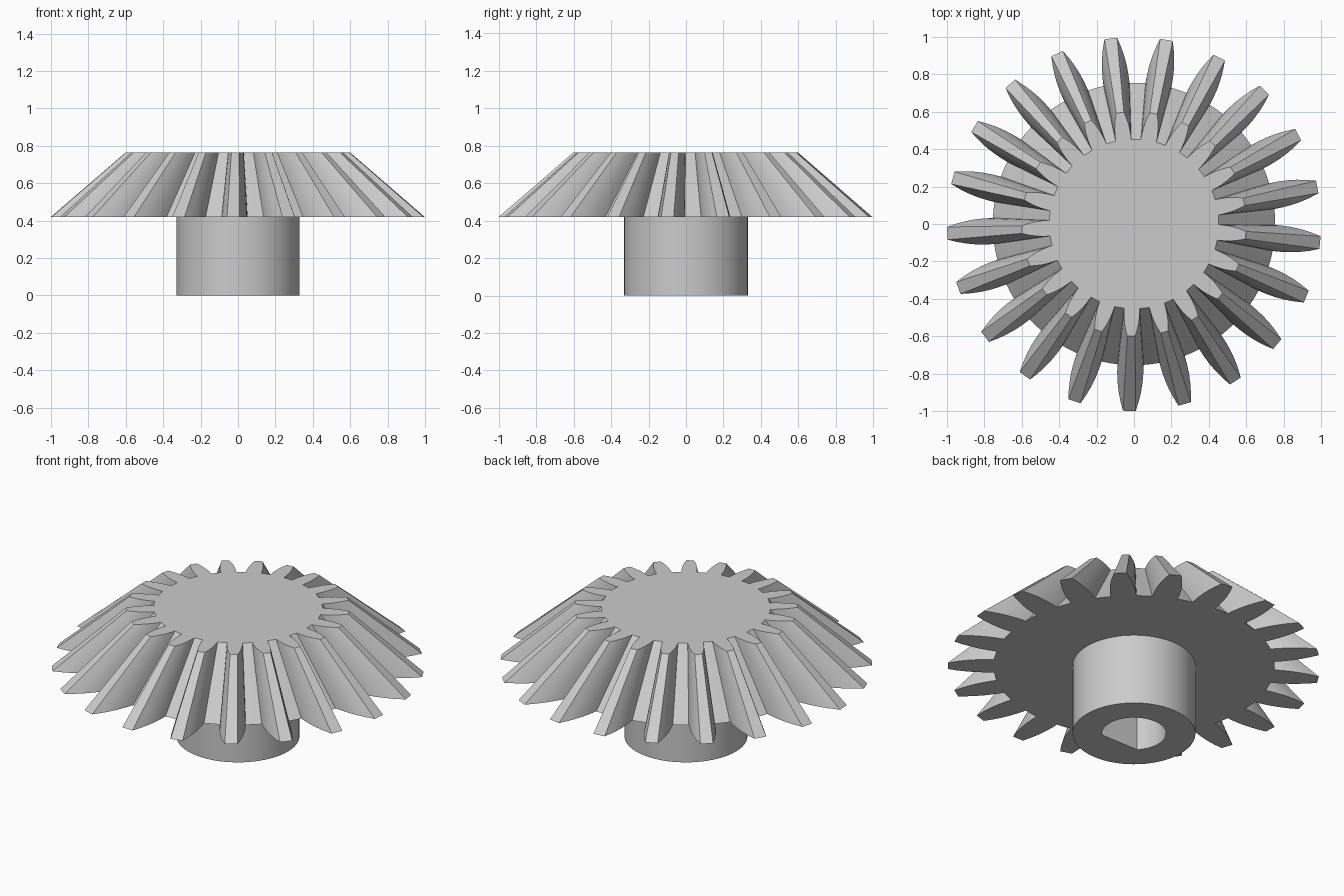
import bpy, bmesh, math

if "Cube" in bpy.data.objects:
    bpy.data.objects.remove(bpy.data.objects["Cube"])

TEETH = 21
PITCH = 2 * math.pi / TEETH
PHASE = PITCH * 2 / 3
HUB_TOP, GEAR_TOP, TAPER = 0.42, 0.765, 0.6

steel = bpy.data.materials.new("plain_grey")
steel.use_nodes = True
GREY = (0.6, 0.6, 0.6, 1)
steel.diffuse_color = GREY
steel.node_tree.nodes["Principled BSDF"].inputs["Base Color"].default_value = GREY


def loft(name, rings, cap_ends):
    """Join equal-length rings of points with quads, optionally capping both ends."""
    bm = bmesh.new()
    loops = [[bm.verts.new(p) for p in ring] for ring in rings]
    for low, high in zip(loops, loops[1:]):
        n = len(low)
        for i in range(n):
            j = (i + 1) % n
            bm.faces.new((low[i], low[j], high[j], high[i]))
    if cap_ends:
        bm.faces.new(loops[0][::-1])
        bm.faces.new(loops[-1])
        bmesh.ops.recalc_face_normals(bm, faces=bm.faces)
    mesh = bpy.data.meshes.new(name)
    bm.to_mesh(mesh)
    bm.free()
    mesh.materials.append(steel)
    obj = bpy.data.objects.new(name, mesh)
    bpy.context.collection.objects.link(obj)
    bpy.ops.object.select_all(action="DESELECT")
    obj.select_set(True)
    bpy.context.view_layer.objects.active = obj
    bpy.ops.object.shade_smooth_by_angle(angle=math.radians(30))
    return obj


# Toothed crown: curved tooth flanks, shrinking towards the cone apex
flank = [(0.755, 0.070), (0.80, 0.070), (0.85, 0.067),
         (0.90, 0.060), (0.95, 0.049), (1.0, 0.034)]
tooth = [(r, -w / r) for r, w in flank] + [(r, w / r) for r, w in flank[::-1]]
tooth.append((flank[0][0], PITCH / 2))  # middle of the root arc


def crown_ring(scale, z):
    return [(scale * r * math.cos(a + PHASE + k * PITCH),
             scale * r * math.sin(a + PHASE + k * PITCH), z)
            for k in range(TEETH) for r, a in tooth]


loft("gear_crown", [crown_ring(1, HUB_TOP), crown_ring(TAPER, GEAR_TOP)], True)

# Hub with a D-shaped bore, closed above by the crown
SEGMENTS = 64
HUB_R, BORE_R = 0.33, 0.172
FLAT = BORE_R * math.sin(math.pi / 4)


def hub_ring(radius, z, flat=False):
    ring = []
    for i in range(SEGMENTS):
        a = 2 * math.pi * i / SEGMENTS
        r = radius
        if flat and math.sin(a) < 0:
            r = min(r, FLAT / -math.sin(a))
        ring.append((r * math.cos(a), r * math.sin(a), z))
    return ring


# Ring order runs inside bore, across the bottom, then up the outer wall
loft("hub", [hub_ring(BORE_R, HUB_TOP, True), hub_ring(BORE_R, 0, True),
             hub_ring(HUB_R, 0), hub_ring(HUB_R, HUB_TOP)], False)
